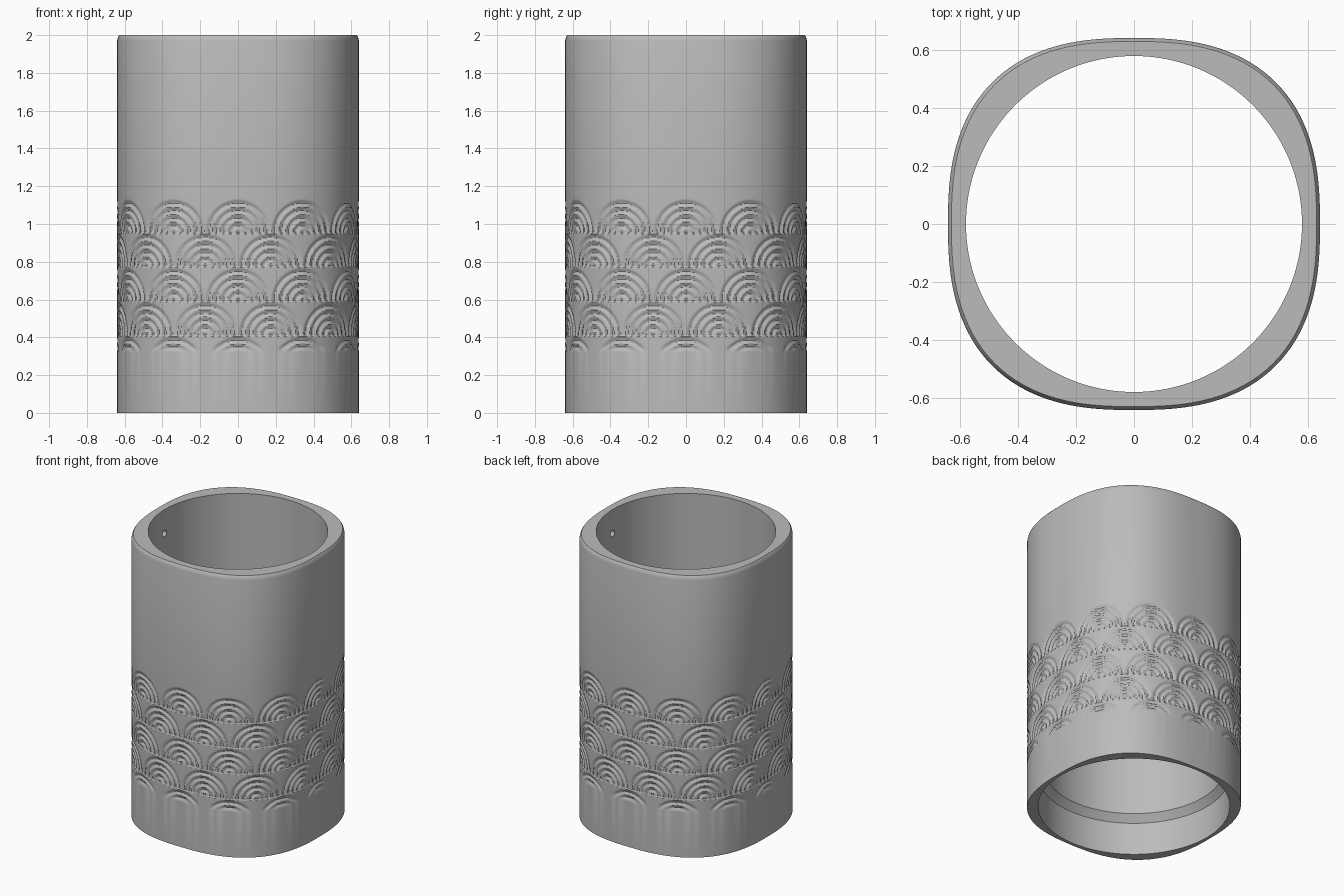
import bpy, bmesh, math

cube = bpy.data.objects.get("Cube")
if cube:
    bpy.data.objects.remove(cube, do_unlink=True)

SEGMENTS = 600          # vertices around the tube
HALF, POWER = 0.64, 2.55  # half width and squareness of the outer section
BORE, SOCKET = 0.578, 0.617
SCALES = 12             # fans around the tube
FAN_TOP, ROW_PITCH, ROWS = 1.13, 0.181, 5
FAN_HEIGHT, RINGS, DEPTH = 0.178, 4.5, 0.009
BAND_LOW, BAND_HIGH, BAND_STEPS = 0.32, 1.15, 118

grey = bpy.data.materials.new("grey")
grey.use_nodes = True
grey.diffuse_color = (0.5, 0.5, 0.5, 1)
grey.node_tree.nodes["Principled BSDF"].inputs["Base Color"].default_value = (0.5, 0.5, 0.5, 1)


# Outer section: a soft square, with the distance run along its outline
angles = [2 * math.pi * i / SEGMENTS for i in range(SEGMENTS + 1)]


def outline_radius(a):
    return HALF / (abs(math.cos(a)) ** POWER + abs(math.sin(a)) ** POWER) ** (1 / POWER)


radii = [outline_radius(a) for a in angles]
points = [(r * math.cos(a), r * math.sin(a)) for r, a in zip(radii, angles)]
run = [0.0]
for p, q in zip(points, points[1:]):
    run.append(run[-1] + math.dist(p, q))
pitch = run[-1] / SCALES


def relief(u, z):
    """Depth of the carved overlapping fans at outline distance u and height z."""
    for row in range(ROWS):
        base = FAN_TOP - row * ROW_PITCH - FAN_HEIGHT
        if z < base or z > base + FAN_HEIGHT:
            continue
        v = u / pitch + 0.5 * (row % 2)
        across = 2 * abs(v - round(v))
        r = math.hypot(across, (z - base) / FAN_HEIGHT)
        if r < 1:
            fade = min(1, (z - BAND_LOW) / 0.03)
            return DEPTH * fade * (0.5 - 0.5 * math.cos(2 * math.pi * RINGS * (1 - r)))
    return 0.0


# Loft: up the carved outside, over the chamfered rim, down the stepped bore
bm = bmesh.new()


def outer_ring(z, inset=0.0, carved=False):
    ring = []
    for a, r, u in zip(angles[:-1], radii, run):
        r -= inset + (relief(u, z) if carved else 0)
        ring.append(bm.verts.new((r * math.cos(a), r * math.sin(a), z)))
    return ring


def bore_ring(z, r):
    return [bm.verts.new((r * math.cos(a), r * math.sin(a), z)) for a in angles[:-1]]


rings = [outer_ring(0)]
for k in range(BAND_STEPS + 1):
    rings.append(outer_ring(BAND_LOW + (BAND_HIGH - BAND_LOW) * k / BAND_STEPS, carved=True))
rings += [outer_ring(1.97), outer_ring(1.99, 0.005), outer_ring(2, 0.012)]
rings += [bore_ring(2, BORE), bore_ring(0.28, BORE), bore_ring(0.23, SOCKET), bore_ring(0, SOCKET)]

for low, high in zip(rings, rings[1:] + rings[:1]):
    for i in range(SEGMENTS):
        j = (i + 1) % SEGMENTS
        bm.faces.new((low[i], low[j], high[j], high[i]))
bmesh.ops.recalc_face_normals(bm, faces=bm.faces)

mesh = bpy.data.meshes.new("carved_sleeve")
bm.to_mesh(mesh)
bm.free()
mesh.materials.append(grey)
sleeve = bpy.data.objects.new("carved_sleeve", mesh)
bpy.context.collection.objects.link(sleeve)

# Two small blind holes facing each other inside the bore
bpy.ops.mesh.primitive_cylinder_add(vertices=24, radius=0.022, depth=1.22,
                                    location=(0, 0, 1.83), rotation=(0, math.pi / 2, 0))
cutter = bpy.context.object
cutter.name = "pin_hole_cutter"
cutter.hide_render = True
cutter.data.materials.append(grey)

bpy.ops.object.select_all(action='DESELECT')
sleeve.select_set(True)
bpy.context.view_layer.objects.active = sleeve
cut = sleeve.modifiers.new("pin_holes", 'BOOLEAN')
cut.operation = 'DIFFERENCE'
cut.solver = 'MANIFOLD'
cut.object = cutter
bpy.ops.object.modifier_apply(modifier=cut.name)
bpy.data.objects.remove(cutter, do_unlink=True)

bpy.ops.object.shade_smooth_by_angle(angle=math.radians(30))
